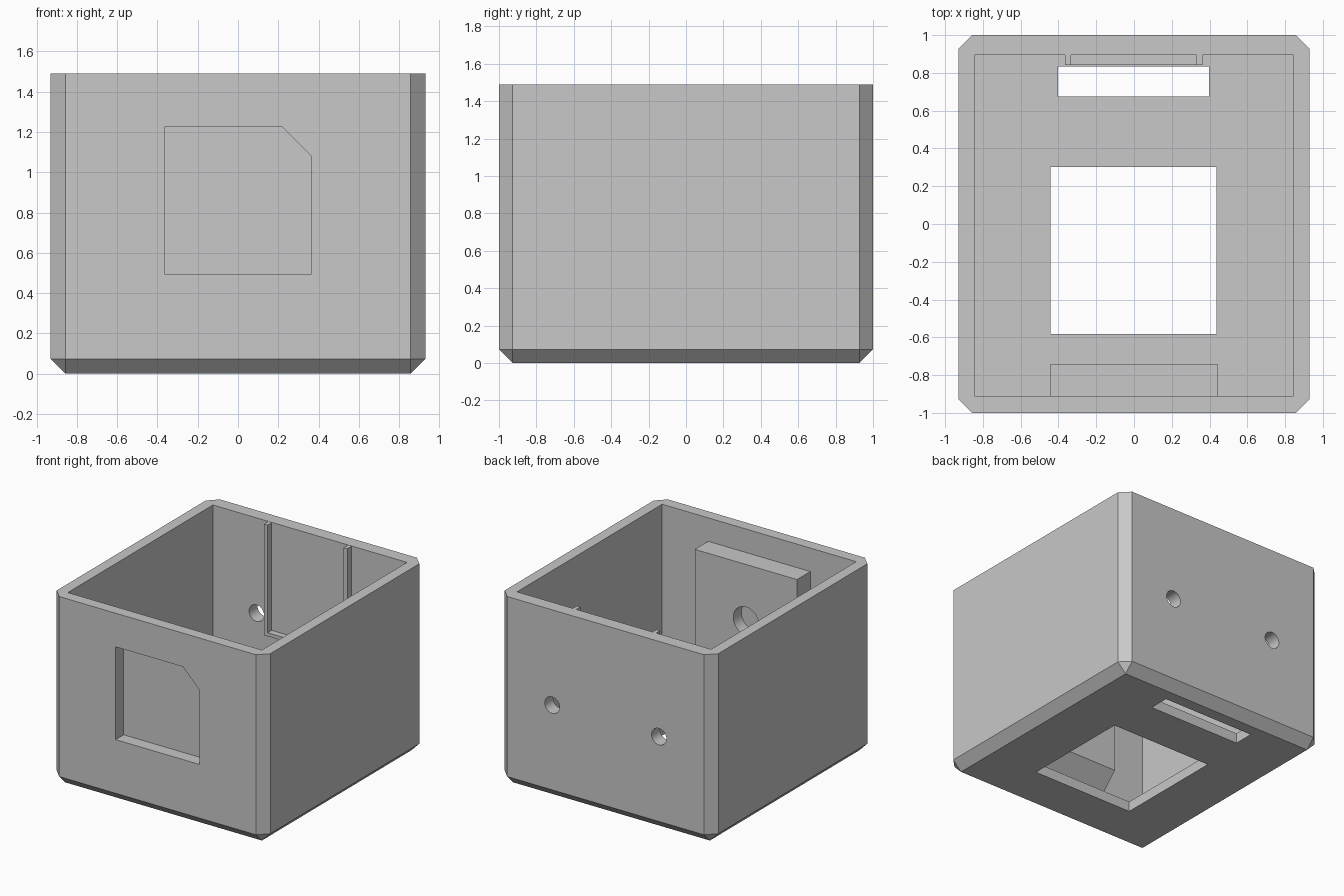
import bpy, bmesh, math
from mathutils import Matrix, Vector

old = bpy.data.objects.get("Cube")
if old:
    bpy.data.objects.remove(old, do_unlink=True)

grey = bpy.data.materials.new("plain grey")
grey.use_nodes = True
colour = (0.58, 0.58, 0.58, 1)
grey.diffuse_color = colour
grey.node_tree.nodes["Principled BSDF"].inputs["Base Color"].default_value = colour


def finish(name, bm):
    bmesh.ops.recalc_face_normals(bm, faces=bm.faces[:])
    mesh = bpy.data.meshes.new(name)
    bm.to_mesh(mesh)
    bm.free()
    mesh.materials.append(grey)
    ob = bpy.data.objects.new(name, mesh)
    bpy.context.collection.objects.link(ob)
    return ob


def block(name, x, y, z, chamfer=0):
    """Box from (min, max) ranges, with optional chamfer on all but the top edges."""
    bm = bmesh.new()
    bmesh.ops.create_cube(bm, size=1)
    for v in bm.verts:
        v.co = Vector([r[0] if c < 0 else r[1] for c, r in zip(v.co, (x, y, z))])
    if chamfer:
        edges = [e for e in bm.edges if min(v.co.z for v in e.verts) < z[1] - 0.01]
        bmesh.ops.bevel(bm, geom=edges, offset=chamfer, segments=1,
                        affect='EDGES', clamp_overlap=False)
    return finish(name, bm)


def prism(name, points, direction):
    """Extrude a closed outline along a direction."""
    bm = bmesh.new()
    face = bm.faces.new([bm.verts.new(p) for p in points])
    new = bmesh.ops.extrude_face_region(bm, geom=[face])["geom"]
    bmesh.ops.translate(bm, vec=direction,
                        verts=[g for g in new if isinstance(g, bmesh.types.BMVert)])
    return finish(name, bm)


def rod(name, x, z, radius, y):
    """Round bar lying along y."""
    bm = bmesh.new()
    bmesh.ops.create_cone(bm, cap_ends=True, segments=48, radius1=radius,
                          radius2=radius, depth=y[1] - y[0],
                          matrix=Matrix.Translation((x, sum(y) / 2, z))
                          @ Matrix.Rotation(math.pi / 2, 4, 'X'))
    return finish(name, bm)


def combine(target, other, operation):
    mod = target.modifiers.new(operation.lower(), 'BOOLEAN')
    mod.operation = operation
    mod.solver = 'EXACT'
    mod.object = other
    bpy.context.view_layer.objects.active = target
    bpy.ops.object.modifier_apply(modifier=mod.name)
    bpy.data.objects.remove(other, do_unlink=True)


# Open-topped case with chamfered corners and base
case = block("case", (-0.93, 0.93), (-1, 1), (0, 1.49), 0.073)
combine(case, block("cavity", (-0.845, 0.845), (-0.91, 0.895), (0.08, 1.8)), 'DIFFERENCE')

# Thick mounting pad inside the front wall, with a sloped underside
pad_profile = [(-0.745, 1.305), (-0.745, 0.415), (-0.95, 0.21), (-0.95, 1.305)]
combine(case, prism("pad", [(-0.445, y, z) for y, z in pad_profile], (0.89, 0, 0)), 'UNION')

# Two rails and a bottom ledge on the back wall
for x in (-0.365, 0.33):
    combine(case, block("rail", (x, x + 0.032), (0.843, 0.94), (0.612, 1.488)), 'UNION')
combine(case, block("ledge", (-0.35, 0.35), (0.845, 0.94), (0.613, 0.64)), 'UNION')

# Front pocket with a clipped corner, and a blind round hole behind it
outline = [(-0.365, 0.495), (0.365, 0.495), (0.365, 1.08), (0.22, 1.225), (-0.365, 1.225)]
combine(case, prism("pocket", [(x, -1.1, z) for x, z in outline], (0, 0.2, 0)), 'DIFFERENCE')
combine(case, rod("blind_hole", 0, 0.86, 0.11, (-0.845, -0.6)), 'DIFFERENCE')

# Screw holes through the back wall
for x in (-0.465, 0.465):
    combine(case, rod("screw_hole", x, 0.74, 0.065, (0.8, 1.1)), 'DIFFERENCE')

# Openings in the floor
combine(case, block("window", (-0.443, 0.438), (-0.582, 0.303), (-0.1, 0.15)), 'DIFFERENCE')
combine(case, block("slot", (-0.402, 0.398), (0.675, 0.835), (-0.1, 0.15)), 'DIFFERENCE')

# One material throughout; smooth only the round holes
case.data.materials.clear()
case.data.materials.append(grey)
for p in case.data.polygons:
    p.material_index = 0
bpy.ops.object.select_all(action='DESELECT')
case.select_set(True)
bpy.context.view_layer.objects.active = case
bpy.ops.object.shade_smooth_by_angle(angle=math.radians(30))
